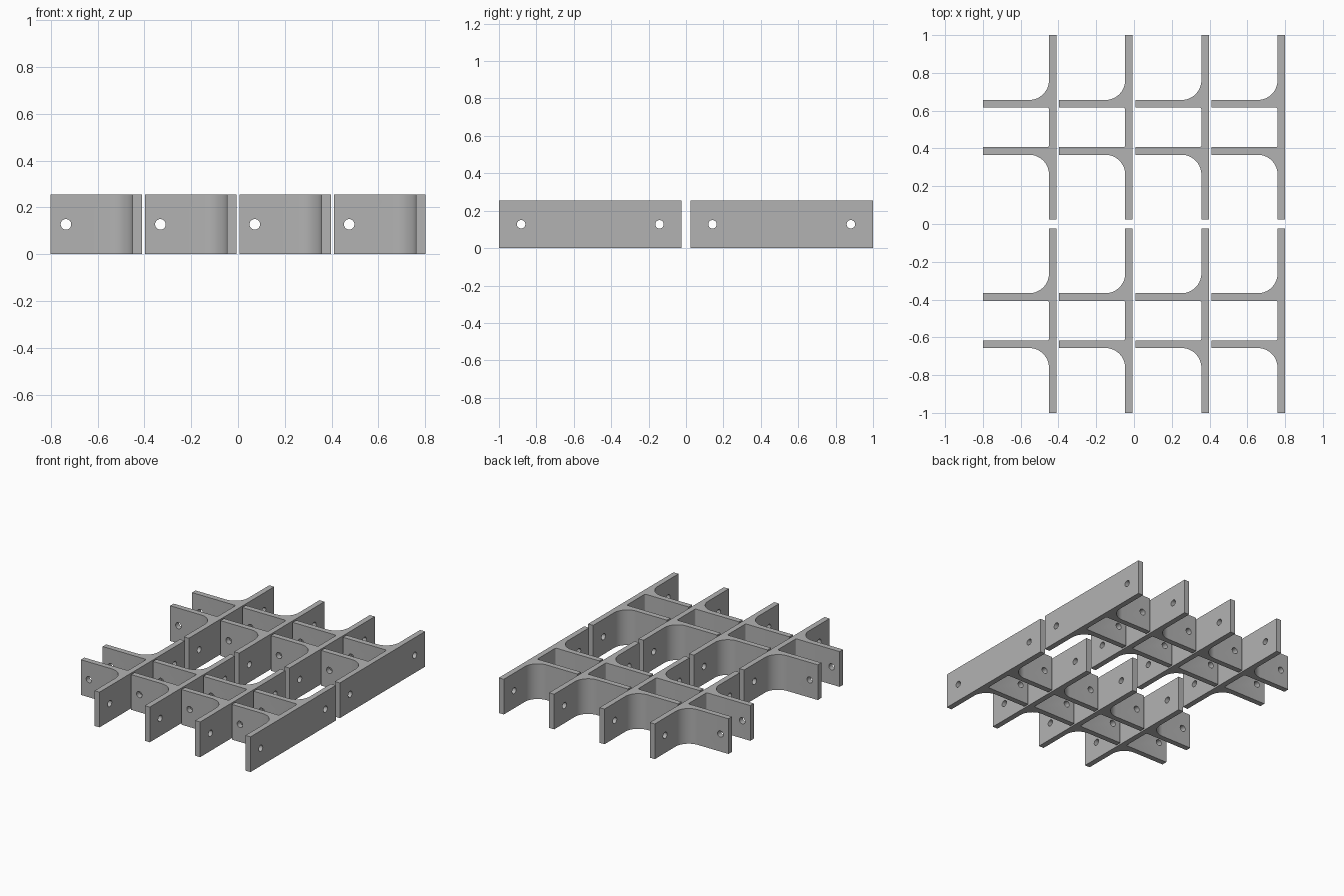
import bpy, bmesh, math
from mathutils import Matrix

if "Cube" in bpy.data.objects:
    bpy.data.objects.remove(bpy.data.objects["Cube"])

W, L, H, T = 0.39, 0.977, 0.255, 0.04      # bracket width, length, height, plate thickness
ARM_IN, ARM_OUT = 0.105, 0.145             # arm faces, measured from the bracket centre
R_BIG, R_SMALL = 0.105, 0.01               # outer and inner corner fillets
HOLE_R = 0.0225

grey = bpy.data.materials.new("plain_grey")
grey.diffuse_color = (0.448, 0.448, 0.448, 1)
grey.use_nodes = True
grey.node_tree.nodes["Principled BSDF"].inputs["Base Color"].default_value = grey.diffuse_color


def fillet(wall_x, arm_y, r, side, steps):
    """Concave arc from the arm face to the wall face; side is the open y direction."""
    cx, cy = wall_x - r, arm_y + side * r
    return [(cx + r * math.sin(a), cy - side * r * math.cos(a))
            for a in (i / steps * math.pi / 2 for i in range(steps + 1))]


def new_object(name, bm):
    mesh = bpy.data.meshes.new(name)
    bmesh.ops.recalc_face_normals(bm, faces=bm.faces)
    bm.to_mesh(mesh)
    bm.free()
    obj = bpy.data.objects.new(name, mesh)
    bpy.context.collection.objects.link(obj)
    return obj


# Bracket outline: upper half, then mirrored for the lower half
wx = W - T
upper = [(W, L / 2), (wx, L / 2)]
upper += fillet(wx, ARM_OUT, R_BIG, 1, 16)[::-1]
upper += [(0, ARM_OUT), (0, ARM_IN)]
upper += fillet(wx, ARM_IN, R_SMALL, -1, 4)
outline = upper + [(x, -y) for x, y in reversed(upper)]

bm = bmesh.new()
face = bm.faces.new([bm.verts.new((x, y, 0)) for x, y in outline])
top = bmesh.ops.extrude_face_region(bm, geom=[face])["geom"]
bmesh.ops.translate(bm, vec=(0, 0, H), verts=[v for v in top if isinstance(v, bmesh.types.BMVert)])
base = new_object("bracket_base", bm)
base.data.materials.append(grey)


# Bolt hole cutters: two through the wall, one through both arms
def cutter(loc, axis, depth):
    bm = bmesh.new()
    bmesh.ops.create_cone(bm, cap_ends=True, segments=32, radius1=HOLE_R, radius2=HOLE_R, depth=depth,
                          matrix=Matrix.Translation(loc) @ Matrix.Rotation(math.pi / 2, 4, axis))
    obj = new_object("hole_cutter", bm)
    obj.data.materials.append(grey)
    obj.hide_render = True
    mod = base.modifiers.new("hole", "BOOLEAN")
    mod.operation, mod.solver, mod.object = "DIFFERENCE", "EXACT", obj
    return obj


cutters = [cutter((W - T / 2, s * 0.37, H / 2), "Y", 0.12) for s in (-1, 1)]
cutters.append(cutter((0.065, 0, H / 2), "X", 0.4))

bpy.context.view_layer.update()
mesh = bpy.data.meshes.new_from_object(base.evaluated_get(bpy.context.evaluated_depsgraph_get()))
mesh.name = "bracket"
for obj in cutters + [base]:
    bpy.data.objects.remove(obj)

# Four columns by two rows of brackets sharing one mesh
brackets = []
for row, y in (("front", -1 + L / 2), ("back", 1 - L / 2)):
    for col in range(4):
        obj = bpy.data.objects.new(f"{row}_bracket_{col + 1}", mesh)
        obj.location = (-0.8 + col * (1.6 - W) / 3, y, 0)
        bpy.context.collection.objects.link(obj)
        brackets.append(obj)

bpy.ops.object.select_all(action="DESELECT")
brackets[0].select_set(True)
bpy.context.view_layer.objects.active = brackets[0]
bpy.ops.object.shade_smooth_by_angle(angle=math.radians(30))
